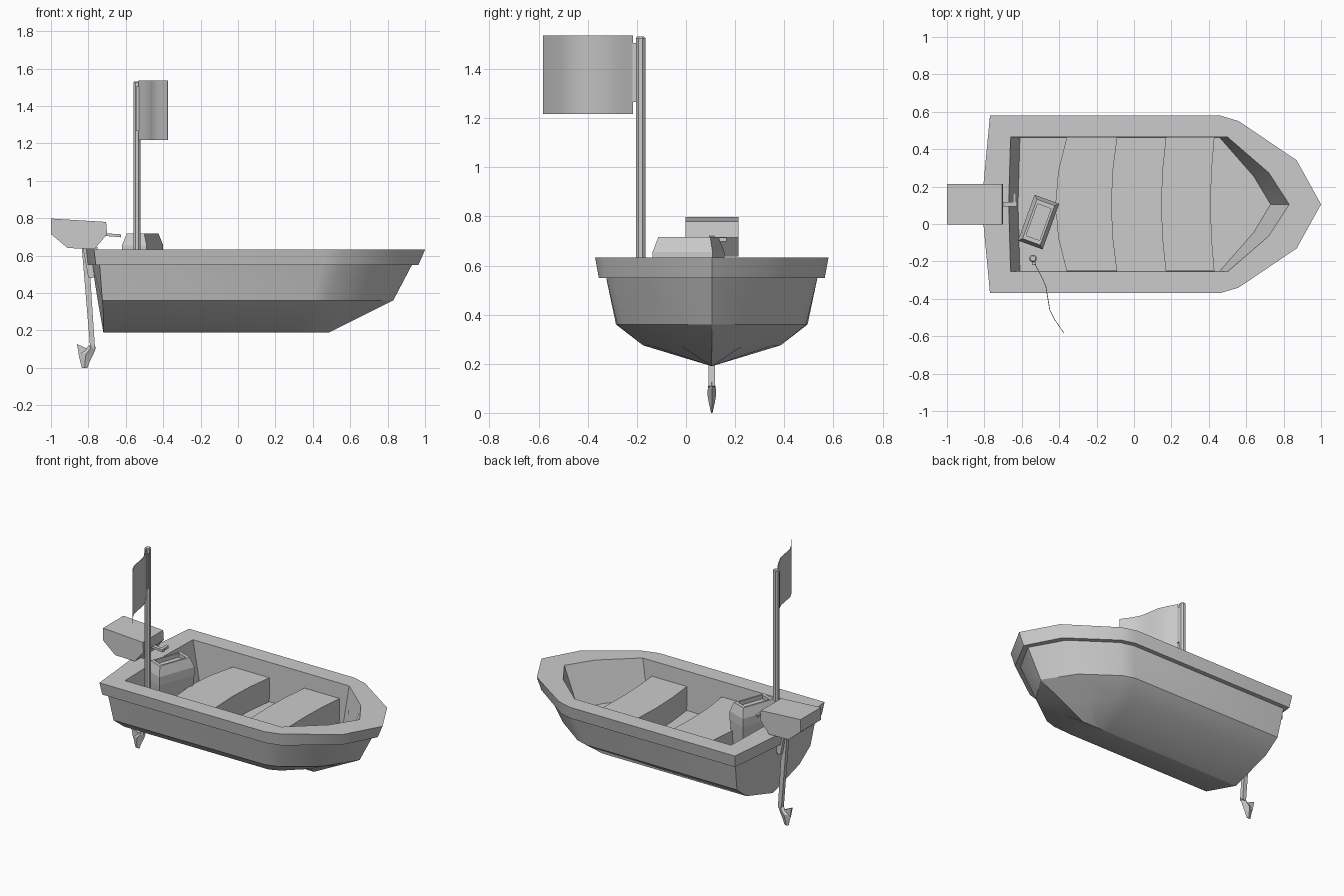
import bpy, bmesh, math
from mathutils import Matrix

if "Cube" in bpy.data.objects:
    bpy.data.objects.remove(bpy.data.objects["Cube"])

CY = 0.105  # centreline of the boat


def finish(name, bm, angle=None):
    bmesh.ops.remove_doubles(bm, verts=bm.verts, dist=0.0005)
    bmesh.ops.recalc_face_normals(bm, faces=bm.faces)
    me = bpy.data.meshes.new(name)
    bm.to_mesh(me)
    bm.free()
    ob = bpy.data.objects.new(name, me)
    bpy.context.collection.objects.link(ob)
    if angle:
        bpy.ops.object.select_all(action='DESELECT')
        ob.select_set(True)
        bpy.context.view_layer.objects.active = ob
        bpy.ops.object.shade_smooth_by_angle(angle=math.radians(angle))
    return ob


def loft(name, rings, matrix=Matrix(), angle=None):
    """Skin closed rings of 3D points and cap both ends."""
    bm = bmesh.new()
    vs = [[bm.verts.new(matrix @ Matrix.Translation(p).translation) for p in r] for r in rings]
    n = len(rings[0])
    for a, b in zip(vs, vs[1:]):
        for i in range(n):
            j = (i + 1) % n
            bm.faces.new((a[i], a[j], b[j], b[i]))
    if max(p[1] for p in rings[0]) - min(p[1] for p in rings[0]) > 1e-4 or rings[0][0][1] != CY:
        bm.faces.new(vs[0])
    bm.faces.new(vs[-1])
    return finish(name, bm, angle)


def side_part(name, profile, y, half, angle=None):
    """Extrude an x-z profile across the boat."""
    return loft(name, [[(x, y - half, z) for x, z in profile],
                       [(x, y + half, z) for x, z in profile]], angle=angle)


def ring(half, z):
    """Mirror a half outline (x, offset) into a full ring at height z."""
    left = [(x, CY + w, z) for x, w in half]
    return left + [(x, CY - w, z) for x, w in reversed(half[1:-1])]


# Hull, rim and inner well in one skin
levels = [
    (0.190, [(-.72, 0), (-.72, 0), (.30, 0), (.36, 0), (.42, 0), (.49, 0)]),
    (0.275, [(-.735, 0), (-.72, .28), (.35, .28), (.42, .25), (.55, .13), (.66, 0)]),
    (0.360, [(-.75, 0), (-.725, .39), (.40, .385), (.48, .36), (.70, .20), (.83, 0)]),
    (0.550, [(-.78, 0), (-.74, .43), (.45, .43), (.54, .405), (.81, .215), (.93, 0)]),
    (0.550, [(-.805, 0), (-.76, .46), (.46, .46), (.55, .435), (.845, .225), (.965, 0)]),
    (0.632, [(-.815, 0), (-.77, .475), (.46, .475), (.56, .445), (.87, .235), (1.0, 0)]),
    (0.632, [(-.67, 0), (-.66, .36), (.44, .36), (.50, .36), (.72, .17), (.83, 0)]),
    (0.370, [(-.62, 0), (-.61, .355), (.40, .355), (.46, .355), (.64, .15), (.73, 0)]),
]
loft("hull", [ring(h, z) for z, h in levels], angle=32)

# Curved bench seats
for name, back, front, bow in (("rear_seat", -.36, -.09, (.06, .03)),
                               ("front_seat", .17, .43, (.025, .02))):
    ts = [-1, -.5, 0, .5, 1]
    out = [(back - bow[0] * (1 - t * t), t * .357) for t in ts]
    out += [(front - bow[1] * (1 - t * t), t * .357) for t in reversed(ts)]
    loft(name, [[(x, CY + y, z) for x, y in out] for z in (.365, .53)], angle=30)

# Fuel tank with a recessed lid
rect = lambda a, b, z: [(-a, -b, z), (a, -b, z), (a, b, z), (-a, b, z)]
place = Matrix.Translation((-.51, .01, 0)) @ Matrix.Rotation(math.radians(-20), 4, 'Z')
loft("fuel_tank", [rect(.055, .11, .368), rect(.07, .13, .60), rect(.07, .13, .655),
                   rect(.05, .112, .717), rect(.038, .09, .717), rect(.038, .09, .69)], place)

# Flag pole
circle = lambda z, r: [(-.54 + r * math.cos(i * math.pi / 4 + .39),
                        -.185 + r * math.sin(i * math.pi / 4 + .39), z) for i in range(8)]
loft("flag_pole", [circle(.368, .021), circle(1.525, .021), circle(1.532, .015)], angle=30)

# Waving flag with its hem on the pole
path = [(-.53, -.215), (-.50, -.27), (-.472, -.33), (-.46, -.40),
        (-.45, -.46), (-.425, -.51), (-.375, -.582)]
loft("flag", [[(x - .002, y, 1.217), (x + .002, y, 1.217), (x + .002, y, 1.537), (x - .002, y, 1.537)]
              for x, y in path], angle=40)
side_part("flag_hem", [(-.545, 1.265), (-.525, 1.265), (-.525, 1.505), (-.545, 1.505)], -.21, .008)

# Outboard motor: cowl, leg, fin, clamp and tiller
side_part("motor_cowl", [(-1, .798), (-.705, .78), (-.70, .715), (-.765, .637),
                         (-.91, .64), (-1, .715)], CY, .108)


def slab(name, stations):
    """Loft diamond-like sections (z, back x, front x, half thickness)."""
    loft(name, [[(a, CY, z), ((a + b) / 2, CY + t, z), (b, CY, z), ((a + b) / 2, CY - t, z)]
                for z, a, b, t in stations])


side_part("motor_leg", [(-.835, .64), (-.80, .64), (-.765, .11), (-.79, .10)], CY, .013)
slab("motor_fin", [(0, -.835, -.805, .003), (.04, -.845, -.79, .012),
                   (.075, -.853, -.772, .018), (.10, -.82, -.762, .016), (.125, -.79, -.764, .012)])
side_part("fin_tip", [(-.862, .128), (-.79, .095), (-.80, .06), (-.848, .06)], CY, .006)
side_part("motor_clamp", [(-.83, .645), (-.75, .645), (-.75, .56), (-.775, .48), (-.80, .48)], CY, .035)
side_part("tiller", [(-.72, .722), (-.625, .712), (-.625, .698), (-.72, .706)], CY, .012)
side_part("tiller_grip", [(-.648, .716), (-.63, .714), (-.63, .698), (-.648, .70)], .13, .035)
